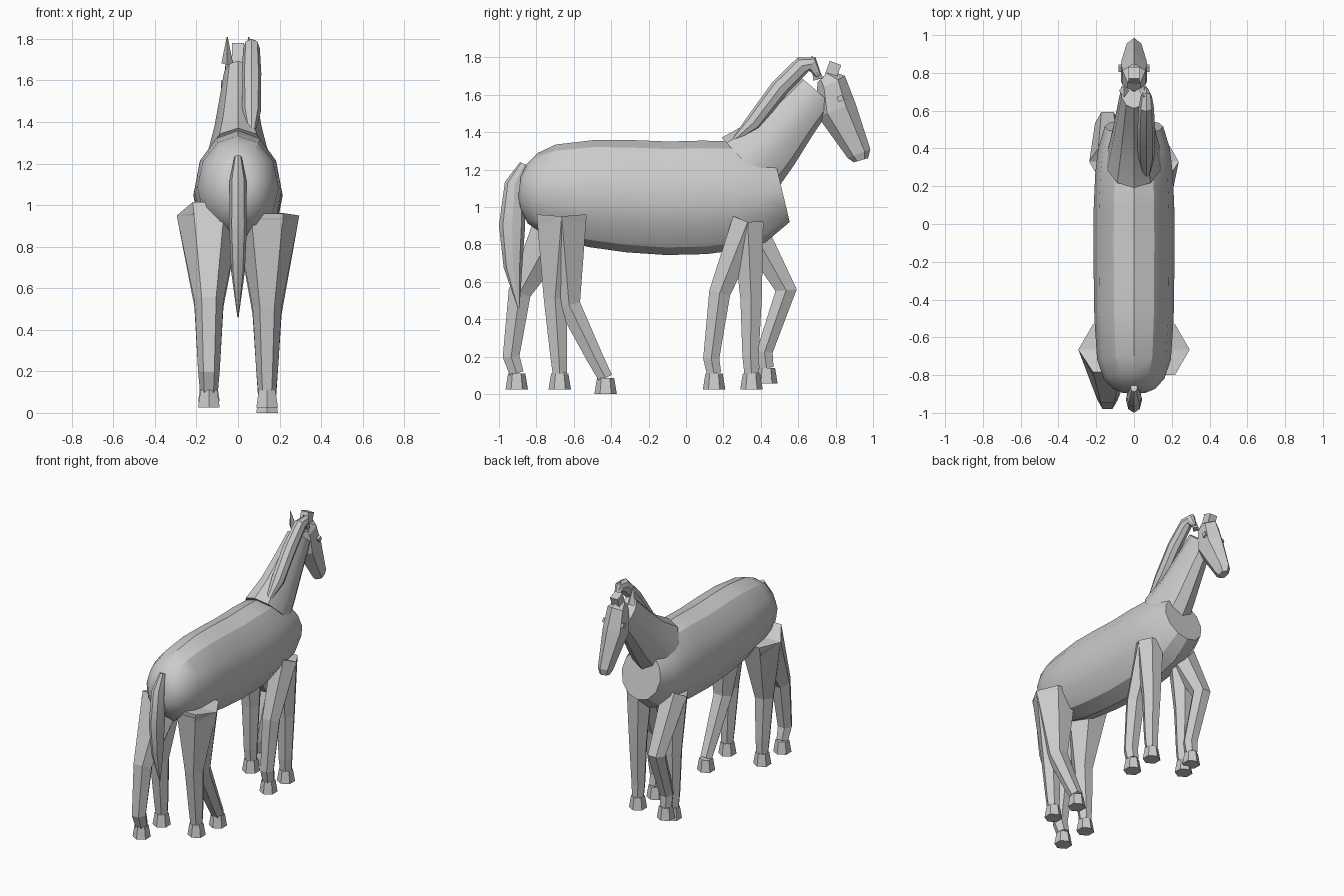
import bpy, bmesh, math
from mathutils import Vector, Matrix

if "Cube" in bpy.data.objects:
    bpy.data.objects.remove(bpy.data.objects["Cube"])

X = Vector((1, 0, 0))


def finish(bm, name, angle=28):
    bmesh.ops.recalc_face_normals(bm, faces=bm.faces)
    me = bpy.data.meshes.new(name)
    bm.to_mesh(me)
    bm.free()
    ob = bpy.data.objects.new(name, me)
    bpy.context.collection.objects.link(ob)
    if angle:
        bpy.ops.object.select_all(action='DESELECT')
        ob.select_set(True)
        bpy.context.view_layer.objects.active = ob
        bpy.ops.object.shade_smooth_by_angle(angle=math.radians(angle))
    return ob


def tube(name, path, sides=6, x=0.0, phase=0.0, angle=28):
    """Loft rings square to a path of (y, z, half width, half depth)."""
    bm = bmesh.new()
    pts = [Vector((x, p[0], p[1])) for p in path]
    rings = []
    for i, p in enumerate(path):
        t = Vector()
        if i > 0:
            t += (pts[i] - pts[i - 1]).normalized()
        if i < len(pts) - 1:
            t += (pts[i + 1] - pts[i]).normalized()
        n = t.normalized().cross(X)
        ring = []
        for k in range(sides):
            a = math.tau * k / sides + phase
            ring.append(bm.verts.new(pts[i] + X * p[2] * math.cos(a) + n * p[3] * math.sin(a)))
        rings.append(ring)
    for r, s in zip(rings, rings[1:]):
        for k in range(sides):
            j = (k + 1) % sides
            bm.faces.new((r[k], r[j], s[j], s[k]))
    bm.faces.new(rings[0])
    bm.faces.new(rings[-1])
    return finish(bm, name, angle)


def cone(name, sides, r1, r2, height, loc, rot=Matrix()):
    bm = bmesh.new()
    bmesh.ops.create_cone(bm, cap_ends=True, segments=sides, radius1=r1, radius2=r2,
                          depth=height, matrix=Matrix.Translation(loc) @ rot)
    return finish(bm, name, 0)


def box(name, size, loc, tilt=0):
    bm = bmesh.new()
    m = Matrix.Translation(loc) @ Matrix.Rotation(math.radians(tilt), 4, 'X')
    bmesh.ops.create_cube(bm, size=1, matrix=m @ Matrix.Diagonal((*size, 1)))
    return finish(bm, name, 0)


# Barrel of the body: y, top, bottom, half width
body = [(-.89, 1.17, 1.05, .07), (-.87, 1.23, .985, .115), (-.82, 1.29, .91, .16),
        (-.72, 1.335, .84, .195), (-.5, 1.36, .785, .21), (-.3, 1.358, .757, .213),
        (-.1, 1.35, .743, .215), (.1, 1.355, .748, .213), (.27, 1.35, .77, .205),
        (.4, 1.305, .81, .19), (.515, 1.255, .915, .155)]
tube("body", [(y, (t + b) / 2, w, (t - b) / 2) for y, t, b, w in body], 12)

# Neck
tube("neck", [(.33, 1.22, .15, .205), (.46, 1.34, .12, .165), (.58, 1.48, .095, .135),
              (.70, 1.62, .07, .115)], 10, phase=math.pi / 2)

# Head, forelock, ears and eyes
tube("head", [(.735, 1.70, .04, .045), (.775, 1.66, .07, .085), (.805, 1.52, .08, .107),
              (.925, 1.285, .045, .065), (.935, 1.25, .03, .04)], 6,
     phase=math.pi / 2, angle=0)
box("forelock", (.06, .065, .085), (0, .785, 1.73), -20)
for s, side in ((-1, "left"), (1, "right")):
    cone("ear_" + side, 4, .028, .003, .13, (s * .052, .69, 1.745),
         Matrix.Rotation(math.radians(15), 4, 'X'))
    box("eye_" + side, (.025, .03, .03), (s * .07, .825, 1.58), 25)

# Mane lying on one side, and tail
tube("mane", [(.26, 1.36, .02, .015), (.36, 1.45, .045, .045), (.50, 1.635, .047, .05),
              (.62, 1.755, .04, .05), (.675, 1.765, .03, .04), (.71, 1.70, .012, .015)],
     8, x=.065)
tube("tail", [(-.865, 1.23, .018, .025), (-.915, 1.12, .04, .055), (-.93, .9, .043, .07),
              (-.925, .68, .033, .05), (-.895, .46, .003, .005)], 8)

# Eight legs: side, then joints (y, z) from hip or shoulder down to the ankle
hind_r, fore_r = (.155, .07, .052, .044), (.097, .066, .05, .044)
hind, fore = (-.665, .95), (.33, .92)
legs = [
    ("hind_leg_right_1", 1, hind_r, [hind, (-.625, .475), (-.49, .2), (-.43, .085)]),
    ("hind_leg_right_2", 1, hind_r, [hind, (-.70, .51), (-.68, .2), (-.675, .11)]),
    ("hind_leg_left_1", -1, hind_r, [hind, (-.70, .51), (-.68, .2), (-.675, .11)]),
    ("hind_leg_left_2", -1, hind_r, [hind, (-.89, .54), (-.935, .2), (-.905, .11)]),
    ("front_leg_right_1", 1, fore_r, [fore, (.18, .54), (.135, .19), (.15, .11)]),
    ("front_leg_right_2", 1, fore_r, [fore, (.348, .51), (.345, .2), (.35, .11)]),
    ("front_leg_left_1", -1, fore_r, [fore, (.348, .51), (.345, .2), (.35, .11)]),
    ("front_leg_left_2", -1, fore_r, [fore, (.535, .555), (.42, .225), (.43, .14)]),
]
for name, s, radii, joints in legs:
    tube(name, [(y, z, r, r) for (y, z), r in zip(joints, radii)], 6, x=s * .14, angle=0)
    y, z = joints[-1]
    cone(name.replace("leg", "hoof"), 6, .06, .046, .085, (s * .14, y, z - .0425))
